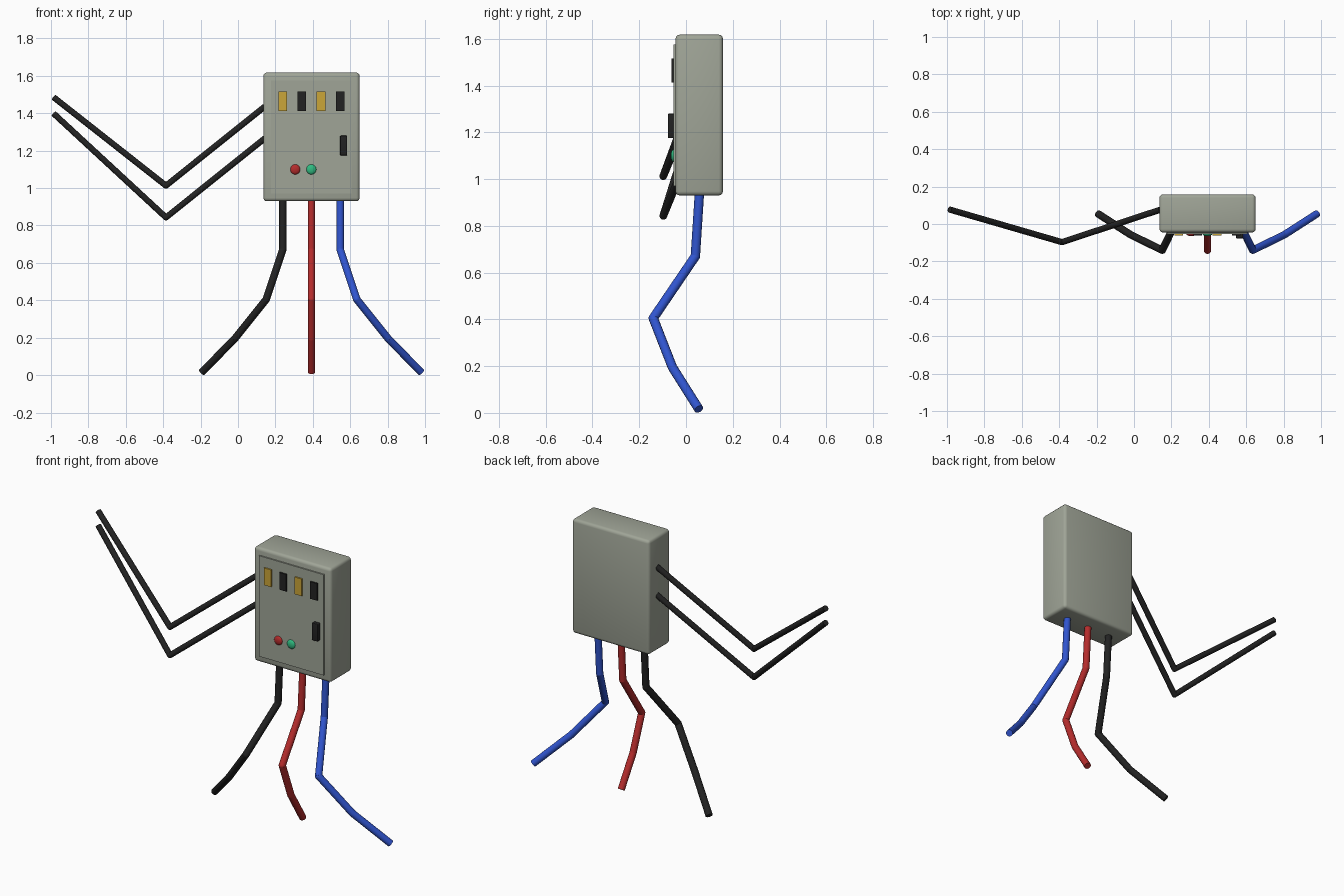
import bpy, bmesh, math
from mathutils import Vector, Matrix

cube = bpy.data.objects.get("Cube")
if cube:
    bpy.data.objects.remove(cube, do_unlink=True)


def material(name, rgb):
    mat = bpy.data.materials.new(name)
    mat.use_nodes = True
    mat.diffuse_color = (*rgb, 1)
    mat.node_tree.nodes["Principled BSDF"].inputs["Base Color"].default_value = (*rgb, 1)
    return mat


GREY = material("cabinet grey", (0.35, 0.375, 0.31))
BLACK = material("black rubber", (0.016, 0.016, 0.016))
YELLOW = material("switch yellow", (0.6, 0.38, 0.04))
RED = material("red", (0.46, 0.025, 0.025))
BLUE = material("cable blue", (0.03, 0.09, 0.62))
GREEN = material("button green", (0.03, 0.5, 0.22))


def finish(name, bm, mat):
    mesh = bpy.data.meshes.new(name)
    bm.to_mesh(mesh)
    bm.free()
    mesh.materials.append(mat)
    obj = bpy.data.objects.new(name, mesh)
    bpy.context.collection.objects.link(obj)
    bpy.ops.object.select_all(action='DESELECT')
    obj.select_set(True)
    bpy.context.view_layer.objects.active = obj
    bpy.ops.object.shade_smooth_by_angle(angle=math.radians(40))
    return obj


def box(name, lo, hi, mat, bevel=0.0):
    """Bevelled box between two corners."""
    lo, hi = Vector(lo), Vector(hi)
    bm = bmesh.new()
    bmesh.ops.create_cube(bm, size=1, matrix=Matrix.Translation((lo + hi) / 2)
                          @ Matrix.Diagonal((*(hi - lo), 1)))
    if bevel:
        bmesh.ops.bevel(bm, geom=bm.edges[:], offset=bevel, segments=3,
                        profile=0.5, affect='EDGES')
    return finish(name, bm, mat)


def cable(name, points, radius, mat):
    """Straight round lengths with rounded joints and flat ends."""
    pts = [Vector(p) for p in points]
    bm = bmesh.new()
    for a, b in zip(pts, pts[1:]):
        turn = (b - a).to_track_quat('Z', 'Y').to_matrix().to_4x4()
        bmesh.ops.create_cone(bm, cap_ends=True, segments=16, radius1=radius,
                              radius2=radius, depth=(b - a).length,
                              matrix=Matrix.Translation((a + b) / 2) @ turn)
    for p in pts[1:-1]:
        bmesh.ops.create_uvsphere(bm, u_segments=16, v_segments=10, radius=radius,
                                  matrix=Matrix.Translation(p))
    return finish(name, bm, mat)


def button(name, x, z, mat):
    bm = bmesh.new()
    bmesh.ops.create_uvsphere(bm, u_segments=20, v_segments=12, radius=1,
                              matrix=Matrix.Translation((x, -0.052, z))
                              @ Matrix.Diagonal((0.027, 0.013, 0.027, 1)))
    return finish(name, bm, mat)


# Cabinet body and door
MID = 0.393
box("cabinet", (0.136, -0.045, 0.93), (0.65, 0.158, 1.618), GREY, 0.018)
box("door", (0.176, -0.053, 0.97), (0.608, -0.04, 1.576), GREY)

# Switch row, door handle, buttons
for i in range(4):
    x = 0.239 + i * 0.1025
    box(f"switch_{i + 1}", (x - 0.023, -0.062, 1.413), (x + 0.023, -0.045, 1.516),
        BLACK if i % 2 else YELLOW)
box("door_handle", (0.546, -0.077, 1.175), (0.584, -0.05, 1.28), BLACK, 0.004)
button("stop_button", 0.306, 1.1, RED)
button("start_button", 0.392, 1.1, GREEN)

# Two bent arms on the right side
for name, shoulder, hand in (("upper_arm_cable", 1.435, 1.485),
                             ("lower_arm_cable", 1.265, 1.398)):
    cable(name, [(0.142, 0.077, shoulder), (-0.385, -0.097, shoulder - 0.422),
                 (-0.985, 0.077, hand)], 0.0165, BLACK)

# Three cable legs share one path, spread sideways
PATH = [(0.154, 0.058, 0.95), (0.154, 0.04, 0.67), (0.242, -0.14, 0.405),
        (0.41, -0.058, 0.195), (0.586, 0.055, 0.016)]
for name, side, mat in (("right_leg", -1, BLACK), ("middle_leg", 0, RED),
                        ("left_leg", 1, BLUE)):
    cable(name, [(MID + side * x, y, z) for x, y, z in PATH], 0.02, mat)
